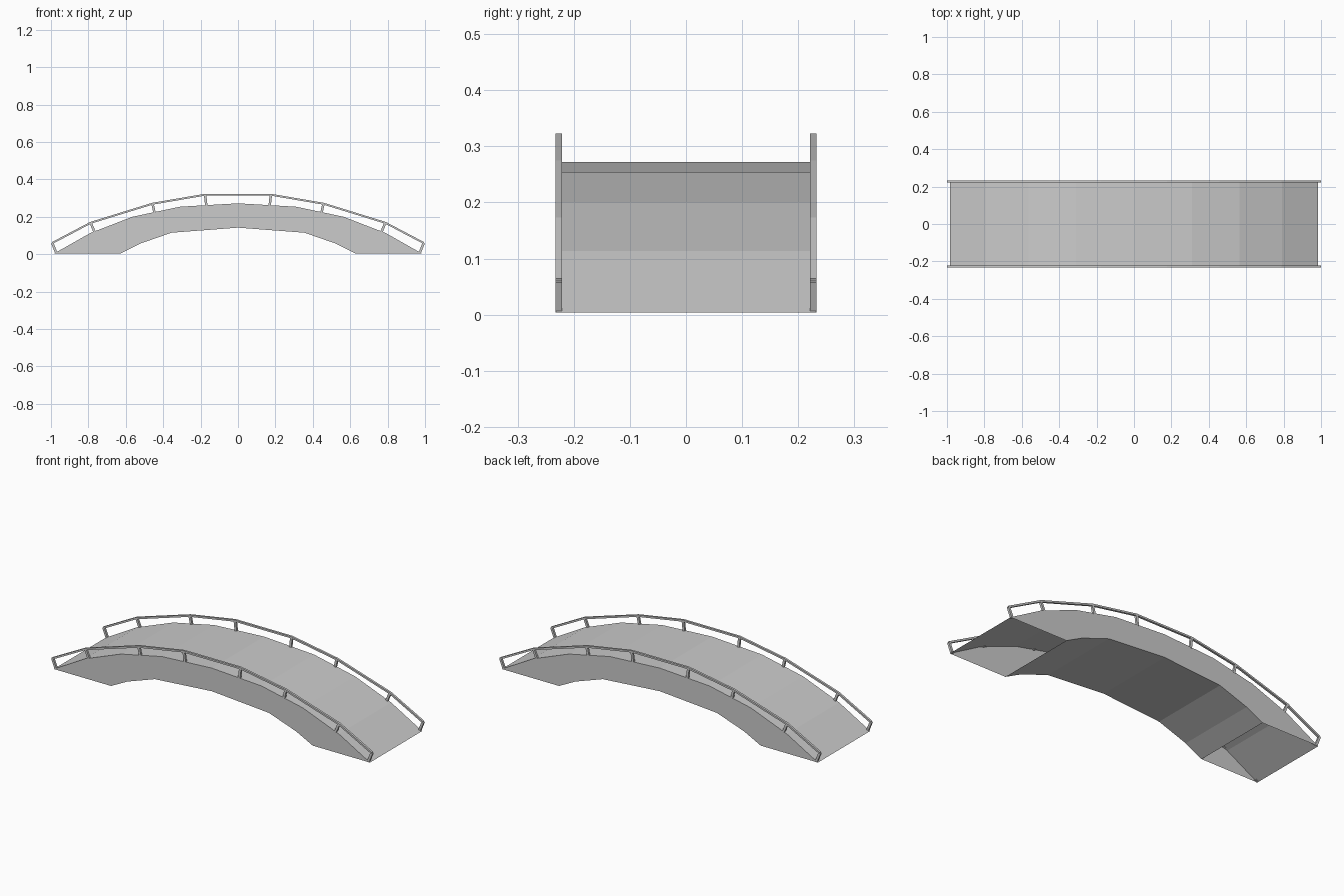
import bpy, bmesh
from mathutils import Vector

if "Cube" in bpy.data.objects:
    bpy.data.objects.remove(bpy.data.objects["Cube"])

HALF_W = 0.232     # half width of the bridge
RAIL_W = 0.011     # width of rails and posts across the bridge


def mirrored(half):
    # half profile from the left end to the middle -> full profile
    return half + [(-x, z) for x, z in reversed(half) if x != 0]


def extrude_profile(name, pts, y0, y1, skip=()):
    # closed xz outline extruded along y; edges in skip are left open
    bm = bmesh.new()
    a = [bm.verts.new((x, y0, z)) for x, z in pts]
    b = [bm.verts.new((x, y1, z)) for x, z in pts]
    n = len(pts)
    bm.faces.new(a)
    bm.faces.new(b[::-1])
    for i in range(n):
        if i not in skip:
            j = (i + 1) % n
            bm.faces.new((a[j], a[i], b[i], b[j]))
    if not skip:
        bmesh.ops.recalc_face_normals(bm, faces=bm.faces)
    else:
        bmesh.ops.reverse_faces(bm, faces=bm.faces)
        bm.normal_update()
        if bm.faces[:][0].normal.y > 0:
            bmesh.ops.reverse_faces(bm, faces=bm.faces)
    me = bpy.data.meshes.new(name)
    bm.to_mesh(me)
    bm.free()
    ob = bpy.data.objects.new(name, me)
    bpy.context.collection.objects.link(ob)
    return ob


def ribbon(path, t):
    # outline of a mitred strip of thickness t around an xz path
    up, low = [], []
    pts = [Vector(p) for p in path]
    for i, p in enumerate(pts):
        dirs = []
        if i > 0:
            dirs.append((p - pts[i - 1]).normalized())
        if i < len(pts) - 1:
            dirs.append((pts[i + 1] - p).normalized())
        d = sum(dirs, Vector((0, 0))).normalized()
        nrm = Vector((-d.y, d.x)) * t / 2 / d.dot(dirs[0])
        up.append(tuple(p + nrm))
        low.append(tuple(p - nrm))
    return up + low[::-1]


# Arched deck: hollow shell with open feet
outer = mirrored([(-0.983, 0.004), (-0.79, 0.113), (-0.565, 0.2),
                  (-0.31, 0.254), (0, 0.272)])
inner = mirrored([(-0.627, 0.004), (-0.525, 0.056), (-0.355, 0.115), (0, 0.142)])
outline = outer + inner[::-1]
extrude_profile("arched_deck", outline, -HALF_W, HALF_W,
                skip=(len(outer) - 1, len(outline) - 1))

# Handrails and posts on both sides
rail_half = [(-0.993, 0.06), (-0.788, 0.168), (-0.457, 0.27), (-0.176, 0.318)]
foot_half = [(-0.971, 0.006), (-0.767, 0.119), (-0.446, 0.221), (-0.169, 0.258)]
tops, feet = mirrored(rail_half), mirrored(foot_half)
for side, s in (("front", -1), ("back", 1)):
    y0, y1 = sorted((s * (HALF_W - RAIL_W), s * (HALF_W + 0.001)))
    extrude_profile(side + "_handrail", ribbon(tops, 0.010), y0, y1)
    for i, (f, t) in enumerate(zip(feet, tops)):
        extrude_profile(f"{side}_post_{i + 1}", ribbon([f, t], 0.013), y0, y1)
